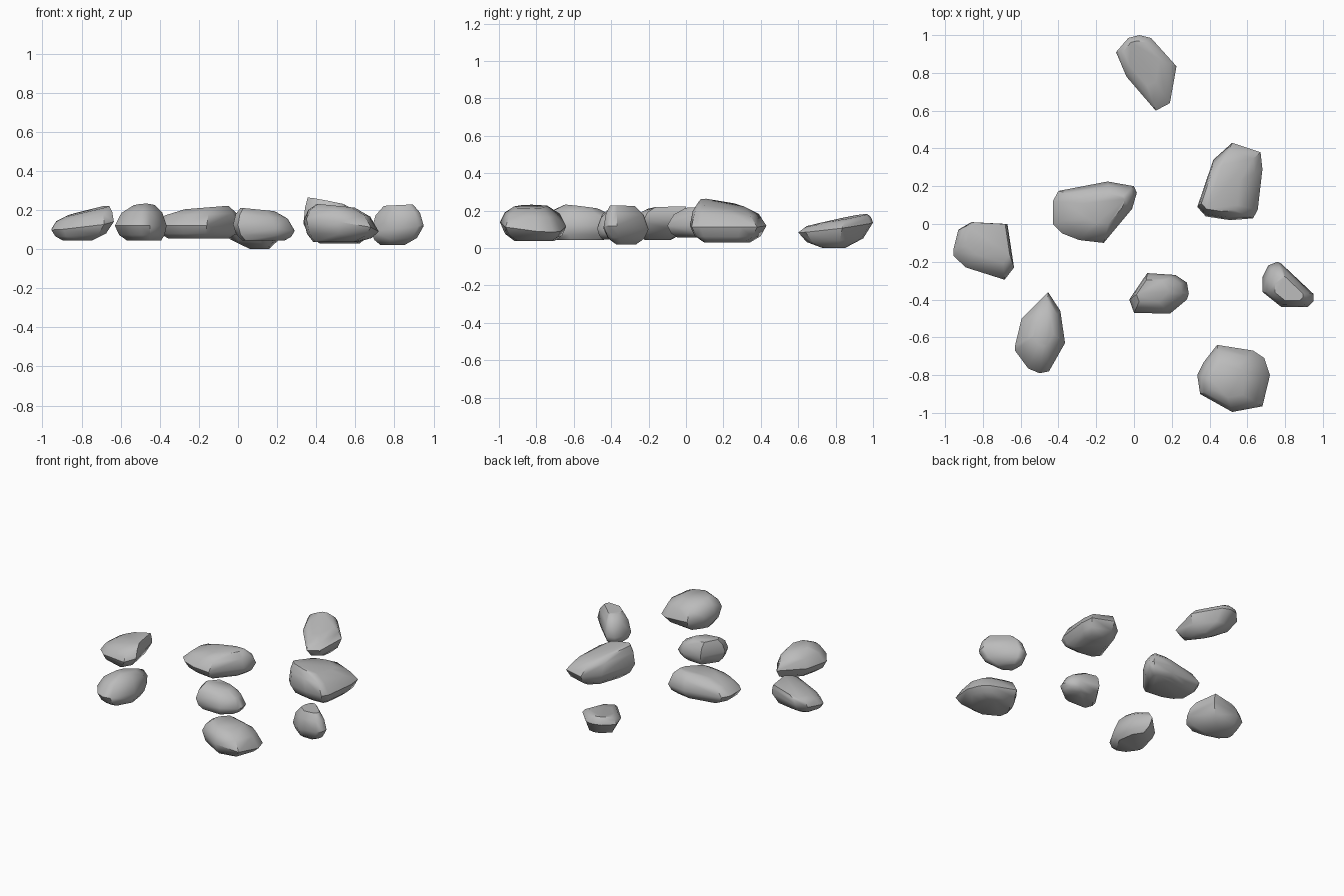
import bpy, bmesh, math

if "Cube" in bpy.data.objects:
    bpy.data.objects.remove(bpy.data.objects["Cube"])

stone = bpy.data.materials.new("stone grey")
stone.diffuse_color = (0.5, 0.5, 0.5, 1)
stone.use_nodes = True
stone.node_tree.nodes["Principled BSDF"].inputs["Base Color"].default_value = stone.diffuse_color


def rock(name, outline, mid, top, base):
    """Hull of stacked outlines. mid = (z, slope_x, slope_y);
    top and base = (centre x, centre y, z, scale, slope_x, slope_y)."""
    xs, ys = zip(*outline)
    cx, cy = (min(xs) + max(xs)) / 2, (min(ys) + max(ys)) / 2
    bm = bmesh.new()
    for x, y in outline:
        dx, dy = x - cx, y - cy
        mz = mid[0] + mid[1] * dx + mid[2] * dy
        bm.verts.new((x, y, mz))
        for lx, ly, lz, s, sx, sy in (top, base):
            px, py = lx + dx * s, ly + dy * s
            pz = lz + s * (sx * dx + sy * dy)
            bm.verts.new((px, py, pz))
            # rounded shoulder between the widest outline and the cap
            bm.verts.new((x + (px - x) * .35, y + (py - y) * .35, mz + (pz - mz) * .62))
    hull = bmesh.ops.convex_hull(bm, input=bm.verts[:])
    loose = [v for v in bm.verts if not v.link_faces]
    bmesh.ops.delete(bm, geom=loose, context='VERTS')
    bmesh.ops.remove_doubles(bm, verts=bm.verts[:], dist=0.004)
    bmesh.ops.recalc_face_normals(bm, faces=bm.faces[:])
    mesh = bpy.data.meshes.new(name)
    bm.to_mesh(mesh)
    bm.free()
    mesh.materials.append(stone)
    ob = bpy.data.objects.new(name, mesh)
    bpy.context.collection.objects.link(ob)
    bpy.ops.object.select_all(action='DESELECT')
    ob.select_set(True)
    bpy.context.view_layer.objects.active = ob
    bpy.ops.object.shade_smooth_by_angle(angle=math.radians(45))


# back row
rock("rock_back",
     [(.03, 1), (.09, .985), (.225, .835), (.19, .64), (.115, .6), (-.04, .78), (-.095, .91), (-.03, .985)],
     (.11, -.05, .12), (.04, .85, .16, .6, -.06, .17), (.11, .79, 0, .3, 0, 0))
rock("rock_back_right",
     [(.52, .43), (.67, .38), (.68, .29), (.655, .075), (.63, .03), (.51, .02), (.38, .04), (.335, .09), (.42, .34)],
     (.12, -.05, 0), (.46, .19, .235, .6, -.2, -.1), (.52, .22, .03, .6, 0, 0))

# middle row
rock("rock_centre",
     [(-.43, .12), (-.4, .175), (-.14, .225), (0, .2), (.015, .165), (-.01, .08), (-.16, -.1), (-.29, -.085),
      (-.38, -.05), (-.43, 0)],
     (.12, 0, 0), (-.16, .08, .213, .5, .08, 0), (-.2, .07, .055, .7, 0, 0))
rock("rock_left",
     [(-.86, .01), (-.67, 0), (-.635, -.23), (-.685, -.295), (-.89, -.23), (-.955, -.17), (-.955, -.13), (-.93, -.03)],
     (.125, .15, .1), (-.77, -.1, .195, .7, .25, .05), (-.82, -.15, .043, .45, 0, 0))
rock("rock_middle",
     [(.07, -.26), (.22, -.27), (.28, -.31), (.29, -.37), (.28, -.4), (.19, -.475), (0, -.47), (-.025, -.4), (.03, -.32)],
     (.11, -.1, 0), (.1, -.355, .203, .55, -.1, 0), (.13, -.37, .045, .7, 0, 0))
rock("rock_right",
     [(.76, -.2), (.78, -.21), (.95, -.37), (.95, -.41), (.92, -.44), (.78, -.44), (.68, -.36), (.68, -.28), (.71, -.22)],
     (.105, .1, 0), (.82, -.34, .225, .55, .05, 0), (.79, -.32, .02, .45, 0, 0))

# front row
rock("rock_front_left",
     [(-.455, -.36), (-.39, -.46), (-.365, -.63), (-.45, -.78), (-.5, -.79), (-.56, -.765), (-.63, -.67),
      (-.63, -.645), (-.595, -.5)],
     (.12, 0, 0), (-.48, -.56, .222, .4, .03, -.12), (-.48, -.58, .043, .65, 0, 0))
rock("rock_front_right",
     [(.44, -.64), (.63, -.67), (.69, -.71), (.72, -.8), (.68, -.965), (.52, -.995), (.35, -.9), (.335, -.8), (.37, -.73)],
     (.12, -.15, -.1), (.5, -.83, .222, .5, -.1, 0), (.5, -.81, .037, .6, 0, 0))
